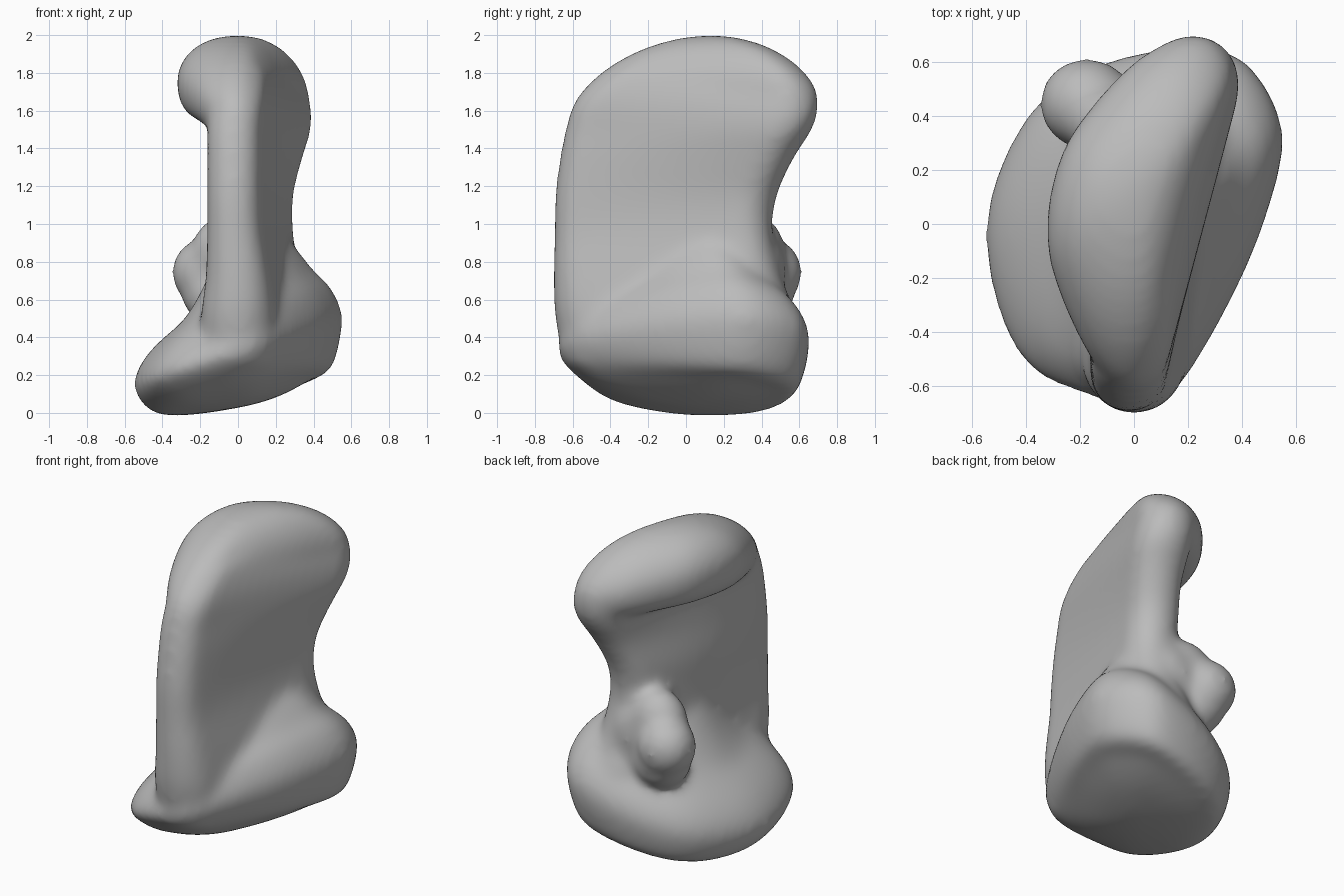
import bpy
import bmesh
from math import cos, sin, pi
from mathutils import Vector, Matrix

cube = bpy.data.objects.get("Cube")
if cube:
    bpy.data.objects.remove(cube)

grey = bpy.data.materials.new("plain grey")
grey.use_nodes = True
grey.diffuse_color = (0.5, 0.5, 0.5, 1)
grey.node_tree.nodes["Principled BSDF"].inputs["Base Color"].default_value = (0.5, 0.5, 0.5, 1)

bm = bmesh.new()


def loft(rings):
    """Skin a stack of equal closed rings and cap both ends."""
    rows = [[bm.verts.new(p) for p in ring] for ring in rings]
    n = len(rows[0])
    for low, high in zip(rows, rows[1:]):
        for i in range(n):
            j = (i + 1) % n
            bm.faces.new((low[i], low[j], high[j], high[i]))
    bm.faces.new(rows[0][::-1])
    bm.faces.new(rows[-1])


def spline(a, b, c, d, t):
    """Catmull-Rom value between b and c."""
    return (b + (c - a) * t / 2 + (2 * a - 5 * b + 4 * c - d) * t * t / 2
            + (3 * b - a - 3 * c + d) * t ** 3 / 2)


def smooth_outline(points, steps=4):
    """Closed curve through the points."""
    p, n = [Vector(q) for q in points], len(points)
    return [spline(p[i - 1], p[i], p[(i + 1) % n], p[(i + 2) % n], s / steps)
            for i in range(n) for s in range(steps)]


def smooth_rows(rows, steps=4):
    """Open curve through rows of measurements."""
    p = [Vector(r) for r in rows]
    p = [p[0], *p, p[-1]]
    out = [spline(*p[i:i + 4], s / steps) for i in range(len(p) - 3) for s in range(steps)]
    return out + [p[-1]]


def cushion(outline, centre, profile, sag=0, sag_y=0):
    """Rounded pad: rows of scale, height, x slope, y slope; sag bows it along y."""
    c, shape = Vector(centre), smooth_outline(outline)
    rings = []
    for scale, height, slope_x, slope_y in smooth_rows(profile):
        ring = [c + (p - c) * scale for p in shape]
        rings.append([(q.x, q.y, height + slope_x * q.x + slope_y * q.y - sag * (q.y - sag_y) ** 2)
                      for q in ring])
    loft(rings)


def blob(centre, radii):
    bmesh.ops.create_uvsphere(bm, u_segments=24, v_segments=16, radius=1,
                              matrix=Matrix.Translation(centre) @ Matrix.Diagonal((*radii, 1)))


# Tilted foot pad, its upper side sweeping up to the web
cushion([(0, -.68), (.16, -.61), (.35, -.3), (.49, .03), (.55, .35), (.4, .61), (.15, .65),
         (-.15, .58), (-.36, .44), (-.5, .2), (-.55, -.05), (-.5, -.33), (-.38, -.54), (-.16, -.64)],
        (.02, 0),
        [(.1, .03, .2, -.06), (.4, .05, .24, -.08), (.7, .095, .28, -.1), (.9, .155, .25, -.13),
         (1, .3, .31, -.03), (.97, .4, .33, 0), (.86, .5, .38, 0), (.7, .585, .46, 0),
         (.52, .69, .66, 0), (.36, .81, .78, 0), (.24, .92, .8, 0)])

# Upright web: level, front x, y, radius, back x, y, radius, hollow of the left face
web = [(.25, 0, -.45, .19, .15, .35, .22, 0),
       (.5, 0, -.495, .2, .16, .37, .22, 0),
       (.7, 0, -.53, .175, .15, .33, .185, .02),
       (.95, -.015, -.55, .15, .135, .3, .16, .04),
       (1.15, -.02, -.55, .145, .14, .33, .155, .05),
       (1.35, -.02, -.525, .145, .19, .42, .155, .05),
       (1.5, -.02, -.495, .145, .22, .5, .17, .04),
       (1.62, -.01, -.455, .145, .22, .535, .17, .02),
       (1.72, 0, -.38, .14, .2, .52, .16, 0),
       (1.82, .01, -.26, .13, .17, .47, .15, 0)]
rings = []
for z, fx, fy, fr, bx, by, br, bow in smooth_rows(web):
    turn = -.18
    arc = [turn + pi * i / 10 for i in range(11)]
    front = [(fx - fr * cos(a), fy - fr * sin(a)) for a in arc]
    back = [(bx + br * cos(a), by + br * sin(a)) for a in arc]
    a, b = Vector(back[-1]), Vector(front[0])
    left = [a.lerp(b, t / 8) - Vector((bow * sin(pi * t / 8), 0)) for t in range(1, 8)]
    rings.append([(x, y, z) for x, y in front + back + left])
loft(rings)

# Overhanging crown
cushion([(-.01, -.62), (.1, -.52), (.17, -.25), (.24, .05), (.33, .36), (.375, .55), (.31, .67),
         (.19, .7), (0, .6), (-.2, .38), (-.29, .2), (-.325, -.02), (-.29, -.22), (-.16, -.5)],
        (.02, .1),
        [(.35, 1.55, -.05, 0), (.7, 1.56, -.05, 0), (.92, 1.62, -.06, 0), (1, 1.725, -.08, 0),
         (.96, 1.815, -.08, 0), (.8, 1.9, -.08, 0), (.55, 1.962, -.07, 0), (.25, 1.995, -.06, 0),
         (.05, 2, -.05, 0)], sag=.26, sag_y=.2)

# Rear knob and the neck joining it to the web
blob((-.175, .445, .745), (.178, .172, .18))
blob((-.06, .37, .85), (.19, .155, .2))
blob((-.12, .41, .63), (.18, .165, .17))
blob((.05, .36, .75), (.2, .17, .24))

mesh = bpy.data.meshes.new("body_draft")
bmesh.ops.recalc_face_normals(bm, faces=bm.faces)
bm.to_mesh(mesh)
bm.free()
draft = bpy.data.objects.new("body_draft", mesh)
bpy.context.collection.objects.link(draft)

# Fuse the parts into one soft skin
fuse = draft.modifiers.new("fuse", "REMESH")
fuse.mode = "VOXEL"
fuse.voxel_size = .022
soften = draft.modifiers.new("soften", "SMOOTH")
soften.factor = .5
soften.iterations = 30
graph = bpy.context.evaluated_depsgraph_get()
skin = bpy.data.meshes.new_from_object(draft.evaluated_get(graph))
bpy.data.objects.remove(draft)

body = bpy.data.objects.new("sculpted_body", skin)
bpy.context.collection.objects.link(body)
skin.materials.clear()
skin.materials.append(grey)
skin.shade_smooth()
